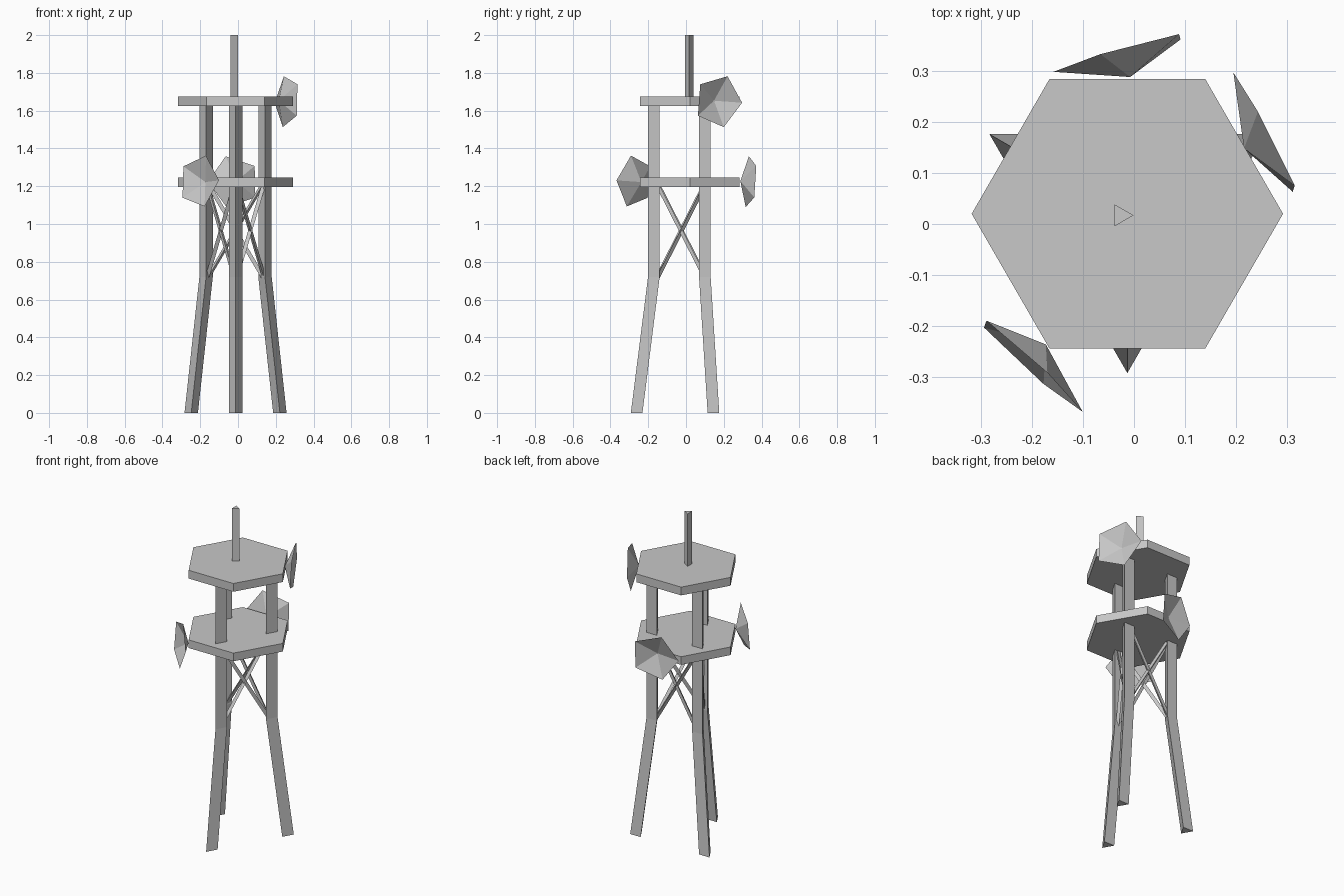
import bpy
import bmesh
from math import cos, sin, pi, radians
from mathutils import Vector

cube = bpy.data.objects.get("Cube")
if cube:
    bpy.data.objects.remove(cube, do_unlink=True)

CENTER = Vector((-0.013, 0.02, 0))
UP = Vector((0, 0, 1))
X, Y = Vector((1, 0, 0)), Vector((0, 1, 0))

grey = bpy.data.materials.new("steel_grey")
grey.use_nodes = True
color = (0.58, 0.58, 0.58, 1)
grey.diffuse_color = color
grey.node_tree.nodes["Principled BSDF"].inputs["Base Color"].default_value = color


def ring(center, u, v, radius, sides, start=0.0):
    """Regular polygon in the plane spanned by u and v."""
    angles = [start + 2 * pi * i / sides for i in range(sides)]
    return [center + radius * (u * cos(a) + v * sin(a)) for a in angles]


def finish(name, bm, recalc=True):
    if recalc:
        bmesh.ops.recalc_face_normals(bm, faces=bm.faces)
    mesh = bpy.data.meshes.new(name)
    bm.to_mesh(mesh)
    bm.free()
    mesh.materials.append(grey)
    obj = bpy.data.objects.new(name, mesh)
    bpy.context.collection.objects.link(obj)
    return obj


def loft(name, rings):
    """Capped solid through a series of matching rings."""
    bm = bmesh.new()
    loops = [[bm.verts.new(p) for p in r] for r in rings]
    for low, high in zip(loops, loops[1:]):
        for i in range(len(low)):
            j = (i + 1) % len(low)
            bm.faces.new((low[i], low[j], high[j], high[i]))
    bm.faces.new(loops[0][::-1])
    bm.faces.new(loops[-1])
    return finish(name, bm)


def prism(name, center, radius, sides, bottom, top):
    return loft(name, [ring(center + UP * z, X, Y, radius, sides) for z in (bottom, top)])


def beam(name, start, end, radius):
    """Triangular bar between two points."""
    axis = (end - start).normalized()
    side = axis.cross(UP).normalized()
    v = axis.cross(side)
    return loft(name, [ring(p, side, v, radius, 3) for p in (start, end)])


def dish(name, center, tangent, normal, radius=0.142, depth=0.05):
    """Open five-sided dish with its hub toward the tower."""
    n = Vector(normal).normalized()
    u = Vector(tangent)
    u = (u - n * u.dot(n)).normalized()
    v = n.cross(u)
    center = Vector(center)
    bm = bmesh.new()
    hub = bm.verts.new(center - n * depth)
    rim = [bm.verts.new(p) for p in ring(center, u, v, radius, 5)]
    for i in range(5):
        bm.faces.new((hub, rim[i], rim[(i + 1) % 5]))
    return finish(name, bm, recalc=False)


# Two hexagonal decks and the top mast
prism("lower_deck", CENTER, 0.305, 6, 1.197, 1.247)
prism("upper_deck", CENTER, 0.305, 6, 1.625, 1.676)
prism("mast", Vector((-0.026, 0.017, 0)), 0.025, 3, 1.67, 2.0)

# Three bent triangular legs: splayed below the knee, vertical above
leg_dirs = []
for label, degrees in (("front", 270), ("back_left", 30), ("back_right", 150)):
    a = radians(degrees)
    out = Vector((cos(a), sin(a), 0))
    leg_dirs.append(out)
    loft(label + "_leg", [
        ring(CENTER + out * reach + UP * z, X, Y, 0.041, 3, a)
        for reach, z in ((0.271, 0), (0.18, 0.72), (0.18, 1.63))])

# Crossed braces between each pair of legs
for i in range(3):
    a = CENTER + leg_dirs[i] * 0.18
    b = CENTER + leg_dirs[(i + 1) % 3] * 0.18
    beam(f"brace_{i}_rising", a + UP * 0.70, b + UP * 1.23, 0.012)
    beam(f"brace_{i}_falling", b + UP * 0.70, a + UP * 1.23, 0.012)

# Dishes around the decks
dish("front_right_dish", (-0.206, -0.273, 1.226), (0.103, -0.095, 0.005), (-0.67, -0.74, 0.08))
dish("left_dish", (0.260, 0.171, 1.650), (-0.065, 0.126, -0.008), (0.889, 0.458, -0.054))
dish("back_dish", (-0.021, 0.336, 1.224), (-0.963, -0.267, 0), (-0.267, 0.963, -0.065))
